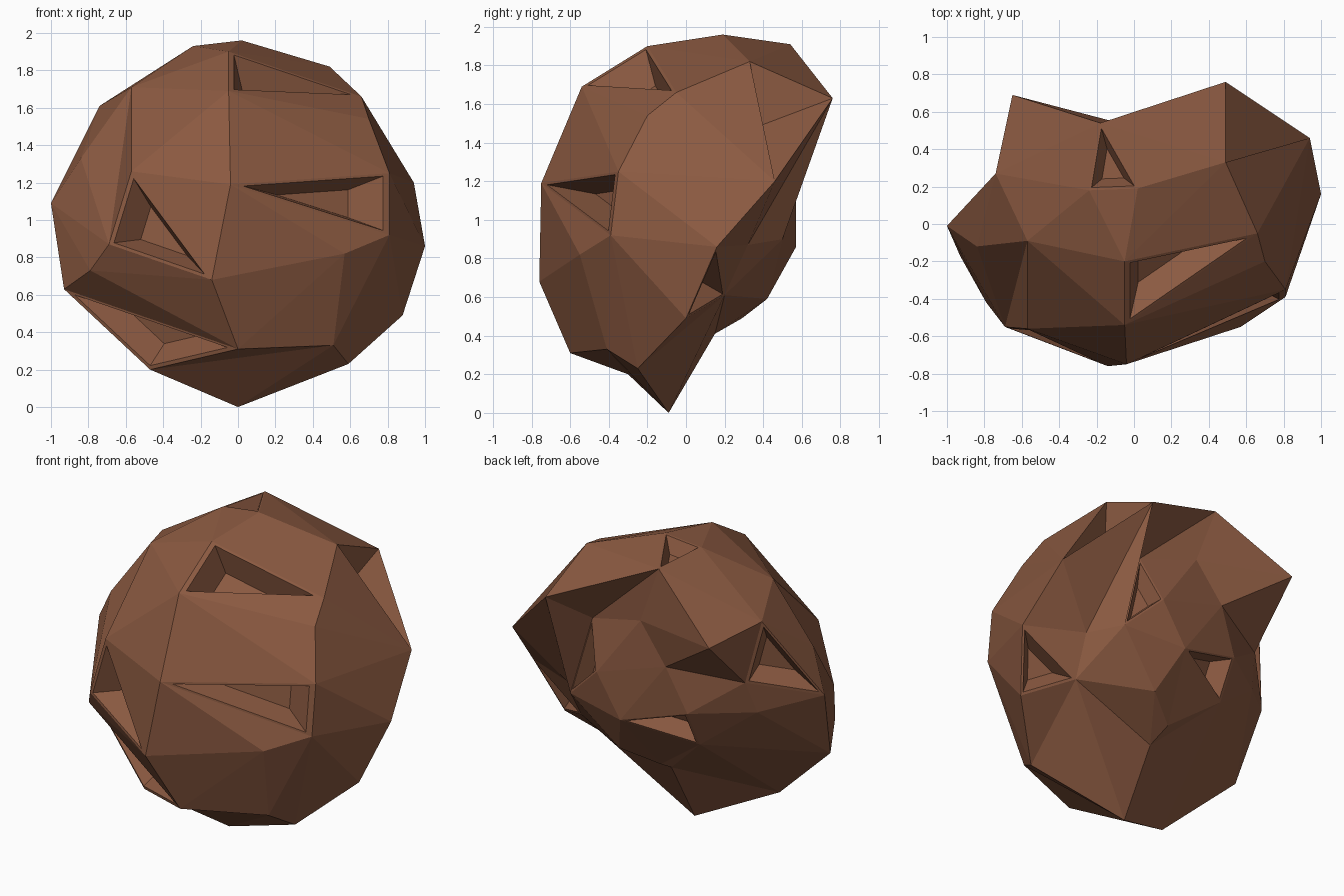
import bpy, bmesh, math
from mathutils import Vector
from mathutils.geometry import delaunay_2d_cdt

if "Cube" in bpy.data.objects:
    bpy.data.objects.remove(bpy.data.objects["Cube"])

# Corner points of the boulder; the first one is the bottom tip
PTS = [
    (0, -.09, 0), (.59, -.25, .23), (.88, 0, .49), (1, .16, .86), (.94, .46, 1.2),
    (.66, -.05, 1.66), (.49, .33, 1.82), (.49, .76, 1.63), (.02, .19, 1.96), (-.18, .54, 1.91),
    (-.24, .18, 1.93), (-.05, -.2, 1.9), (-.05, -.54, 1.69), (-.57, -.09, 1.71), (-.57, -.56, 1.26),
    (-.04, -.75, 1.19), (-.14, -.76, .68), (.57, -.55, .82), (.81, -.39, .92), (.81, -.35, 1.25),
    (.7, -.2, 1.54), (0, -.6, .31), (.51, -.41, .33), (-.47, -.3, .2), (-.93, -.17, .63),
    (-.79, -.42, .73), (-.69, -.55, .87), (-1, -.01, 1.09), (-.74, .27, 1.61), (-.84, -.12, 1.33),
    (-.65, .69, 1.57), (.62, .2, .61), (.64, .32, .87), (.49, .5, .9), (.25, .57, 1.13),
    (.08, .57, .86), (.35, .47, 1.42), (-.04, .53, 1.53), (-.36, .5, .99), (-.36, .37, .74),
    (-.23, .54, 1.28), (-.66, .33, 1.21), (-.7, .26, 1.0), (.19, .42, .59), (-.02, .29, .49),
    (0, .15, .41)]
# Facets with a hollow chipped into them, and ridges that must be kept
POCKETS = [(9, 10, 8), (11, 12, 5), (15, 19, 18), (14, 26, 16),
           (31, 3, 2), (33, 34, 36), (35, 38, 39), (28, 41, 27)]
LOW_POCKET = (24, 21, 23)
RIDGES = [(7, 4), (6, 4), (7, 32), (7, 33), (7, 36), (7, 9), (30, 9), (30, 28), (30, 40),
          (12, 14), (12, 15), (13, 14), (16, 25), (21, 25), (19, 20), (7, 6), (36, 9),
          (13, 26), (25, 26), (25, 27), (25, 24), (25, 23), (23, 24), (21, 23), (18, 1)]
# Edges near the tip that are turned to follow the outer shape
TURNS = [(1, 45), (23, 25), (21, 1), (0, 21)]

# Triangulate the facets on a sphere around an inner point, seen from the bottom tip
centre = Vector((0, -.1, 1.25))
flat = []
for p in PTS[1:]:
    d = (Vector(p) - centre).normalized()
    flat.append(Vector((d.x, d.y)) / (1 + d.z))
edges = set()
for t in POCKETS:
    for i in range(3):
        edges.add(tuple(sorted((t[i], t[(i + 1) % 3]))))
for r in RIDGES:
    edges.add(tuple(sorted(r)))
res = delaunay_2d_cdt(flat, [(a - 1, b - 1) for a, b in sorted(edges)], [], 0, 1e-6)
tris, orig = res[2], res[3]

bm = bmesh.new()
verts = [bm.verts.new(p) for p in PTS]
for f in tris:
    ids = [orig[i][0] + 1 for i in f if orig[i]]
    if len(set(ids)) == 3:
        bm.faces.new([verts[i] for i in ids])

# Close the boulder down to its bottom tip
for e in [e for e in bm.edges if e.is_boundary]:
    lp = e.link_loops[0]
    bm.faces.new((lp.link_loop_next.vert, lp.vert, verts[0]))
for a, b in TURNS:
    e = bm.edges.get((verts[a], verts[b]))
    if e and len(e.link_faces) == 2:
        bmesh.ops.rotate_edges(bm, edges=[e], use_ccw=False)
bmesh.ops.recalc_face_normals(bm, faces=bm.faces[:])


def find_face(t):
    want = {verts[i] for i in t}
    return next((f for f in bm.faces if set(f.verts) == want), None)


# Chipped hollows: thin rim, sloping walls and a small sunken floor
def chip(face):
    face.normal_update()
    outer = list(face.verts)
    mid, n = face.calc_center_median(), face.normal.copy()
    depth = .4 * math.sqrt(face.calc_area())
    bm.faces.remove(face)
    rim = [bm.verts.new(mid.lerp(v.co, .88)) for v in outer]
    floor = [bm.verts.new(mid.lerp(v.co, .45) - n * depth) for v in outer]
    for a, b in ((outer, rim), (rim, floor)):
        for i in range(3):
            j = (i + 1) % 3
            bm.faces.new((a[i], a[j], b[j], b[i]))
    bm.faces.new(floor)


for t in POCKETS + [LOW_POCKET]:
    face = find_face(t)
    if face:
        chip(face)

# Deep notch under the back right spike
face = find_face((6, 7, 4))
if face:
    poke = bmesh.ops.poke(bm, faces=[face])
    poke["verts"][0].co = (.49, .31, 1.46)
bm.normal_update()

mesh = bpy.data.meshes.new("boulder")
bm.to_mesh(mesh)
bm.free()
rock = bpy.data.objects.new("boulder", mesh)
bpy.context.collection.objects.link(rock)

mat = bpy.data.materials.new("brown rock")
mat.diffuse_color = (.26, .102, .053, 1)
mat.use_nodes = True
mat.node_tree.nodes["Principled BSDF"].inputs["Base Color"].default_value = mat.diffuse_color
mesh.materials.append(mat)
